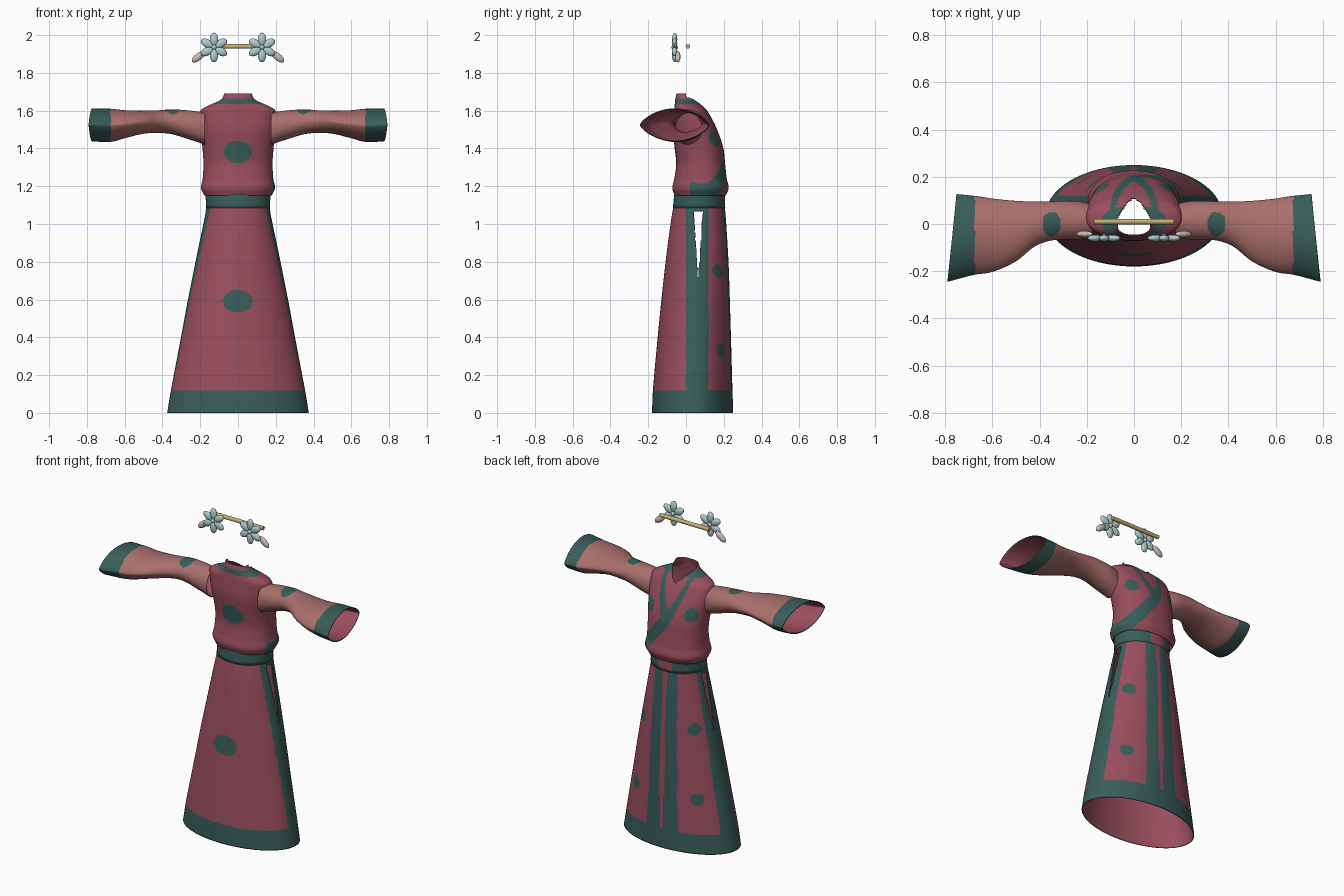
import bpy, bmesh, math
from mathutils import Matrix, Vector

cube = bpy.data.objects.get("Cube")
if cube:
    bpy.data.objects.remove(cube)


def material(name, rgb):
    m = bpy.data.materials.new(name)
    m.use_nodes = True
    m.diffuse_color = (*rgb, 1)
    m.node_tree.nodes["Principled BSDF"].inputs["Base Color"].default_value = (*rgb, 1)
    return m


RED = material("wine red", (.32, .075, .11))
TEAL = material("dark teal", (.04, .11, .10))
ROSE = material("dusty rose", (.40, .16, .15))
BLUE = material("pale blue", (.43, .61, .61))
PINK = material("pale pink", (.61, .51, .48))
GOLD = material("soft gold", (.58, .43, .16))


def sample(rows, t):
    """Smooth interpolation of profile rows keyed by their first value."""
    k = 0
    while k < len(rows) - 2 and t > rows[k + 1][0]:
        k += 1
    a, b = rows[k], rows[k + 1]
    p, n = rows[max(k - 1, 0)], rows[min(k + 2, len(rows) - 1)]
    h = b[0] - a[0]
    s = (t - a[0]) / h
    out = []
    for c in range(1, len(a)):
        ma = (b[c] - p[c]) / (b[0] - p[0]) * h
        mb = (n[c] - a[c]) / (n[0] - a[0]) * h
        out.append((2*s**3 - 3*s*s + 1) * a[c] + (s**3 - 2*s*s + s) * ma
                   + (3*s*s - 2*s**3) * b[c] + (s**3 - s*s) * mb)
    return out


def power(v, e):
    return math.copysign(abs(v) ** e, v)


def upright(exponent):
    """Point on a ring round the body: rows are z, half width, y min, y max."""
    def point(t, a, rows):
        rx, y0, y1 = sample(rows, t)
        return (rx * power(math.cos(a), exponent),
                (y0 + y1) / 2 + (y1 - y0) / 2 * power(math.sin(a), exponent), t)
    return point


def sleeve_point(t, a, rows):
    """Ring round the arm, going from oval to a pointed lens at the cuff."""
    y0, y1, z0, z1 = sample(rows, t)
    f = (t - rows[0][0]) / (rows[-1][0] - rows[0][0])
    y = (y0 + y1) / 2 + (y1 - y0) / 2 * math.cos(a)
    z = (z0 + z1) / 2 + (z1 - z0) / 2 * power(math.sin(a), .9 + .6 * f)
    return (t - .1 * f**4 * (y - y0), y, z)


def cloth(name, rows, point, around, along, mats, rule, cut=None, mirror=False):
    """Loft a thin garment piece; colour its outside by rule, its lining is the last colour."""
    bm = bmesh.new()
    rings = []
    for j in range(along + 1):
        t = rows[0][0] + (rows[-1][0] - rows[0][0]) * j / along
        rings.append([bm.verts.new(point(t, math.tau * i / around, rows)) for i in range(around)])
    for lo, hi in zip(rings, rings[1:]):
        for i in range(around):
            k = (i + 1) % around
            f = bm.faces.new((lo[i], lo[k], hi[k], hi[i]))
            f.smooth = True
            f.material_index = mats.index(rule(*f.calc_center_median()))
    if cut:
        gone = [f for f in bm.faces if cut(*f.calc_center_median())]
        bmesh.ops.delete(bm, geom=gone, context='FACES')
    me = bpy.data.meshes.new(name)
    bm.to_mesh(me)
    bm.free()
    for m in mats:
        me.materials.append(m)
    ob = bpy.data.objects.new(name, me)
    bpy.context.collection.objects.link(ob)
    if mirror:
        ob.modifiers.new("mirror", 'MIRROR')
    solid = ob.modifiers.new("thickness", 'SOLIDIFY')
    solid.thickness, solid.offset = .005, -1
    solid.material_offset = len(mats) - 1
    return ob


def dot(u, v, cu, cv, ru, rv):
    return ((u - cu) / ru) ** 2 + ((v - cv) / rv) ** 2 < 1


# Skirt with hem, side borders, two rear stripes and medallions
def skirt_colour(x, y, z):
    ax = abs(x)
    if z < .12 or (0 < y < .12 and ax > .1):
        return TEAL
    if y < 0:
        return TEAL if dot(x, z, 0, .59, .08, .06) else RED
    stripe = .015 < ax < .08 + .03 * (1 - z)
    spots = dot(ax, z, .175, .75, .032, .036) or dot(ax, z, .21, .33, .036, .036)
    return TEAL if stripe or spots else RED


def side_slit(x, y, z):
    return .72 < z < 1.07 and abs(x) > .1 and abs(y - .065) < .025 * (z - .7) / .37


skirt_rows = [(0, .375, -.18, .25), (.12, .355, -.175, .246), (.4, .302, -.15, .238),
              (.6, .265, -.13, .232), (.8, .225, -.108, .225), (1, .185, -.082, .213),
              (1.1, .165, -.066, .205)]
cloth("skirt", skirt_rows, upright(1), 200, 130, [TEAL, RED], skirt_colour, side_slit)

# Waistband, open at the middle of the back
belt_rows = [(1.085, .17, -.07, .208), (1.12, .17, -.066, .206), (1.17, .175, -.062, .206)]
cloth("waistband", belt_rows, upright(1), 120, 4, [TEAL, RED],
      lambda x, y, z: RED if y > .1 and abs(x) < .045 else TEAL)


# Bodice with crossed collar bands
def bodice_colour(x, y, z):
    ax = abs(x)
    if 1.635 < z < 1.667:
        return TEAL
    if y < .02:
        return TEAL if dot(x, z, 0, 1.38, .073, .06) else RED
    curve = 15 * x * x
    over = 1.4 - 1.25 * x + (curve if x < 0 else 0)
    under = 1.4 + 1.25 * x + curve
    band = abs(z - over) < .055 or (x > 0 and abs(z - under) < .06)
    return TEAL if band or dot(ax, z, .14, 1.45, .035, .042) else RED


def neck_opening(x, y, z):
    return y > 0 and z > 1.595 and abs(x) < .07 * (z - 1.595) / .07


bodice_rows = [(1.15, .178, -.06, .21), (1.19, .196, -.072, .226), (1.24, .187, -.062, .216),
               (1.32, .183, -.052, .207), (1.4, .188, -.06, .198), (1.5, .2, -.07, .165),
               (1.57, .203, -.066, .13), (1.605, .195, -.063, .108), (1.63, .15, -.06, .083),
               (1.652, .1, -.058, .06), (1.668, .082, -.055, .046), (1.69, .073, -.05, .03)]
cloth("bodice", bodice_rows, upright(.88), 160, 110, [TEAL, RED], bodice_colour, neck_opening)


# Flared sleeves with cuffs and medallions on top
def sleeve_colour(x, y, z):
    if x > .675 or (z > 1.55 and dot(x, y, .35, 0, .04, .052)):
        return TEAL
    return ROSE


sleeve_rows = [(.175, -.06, .085, 1.42, 1.59), (.25, -.066, .098, 1.445, 1.6),
               (.35, -.07, .096, 1.475, 1.607), (.42, -.095, .095, 1.482, 1.602),
               (.5, -.158, .098, 1.478, 1.6), (.6, -.203, .107, 1.455, 1.602),
               (.68, -.216, .118, 1.435, 1.61), (.79, -.245, .127, 1.437, 1.612)]
cloth("sleeves", sleeve_rows, sleeve_point, 96, 90, [TEAL, ROSE, RED], sleeve_colour, mirror=True)


# Hair ornament: rod, petalled flowers and hanging drops
def finish(ob, name, mat):
    ob.name = name
    ob.data.materials.append(mat)
    for p in ob.data.polygons:
        p.use_smooth = len(p.vertices) < 5


def petal(name, centre, size, angle, mat):
    """Ellipsoid whose long axis is turned by angle in the xz plane."""
    bpy.ops.mesh.primitive_uv_sphere_add(segments=16, ring_count=10, radius=1)
    ob = bpy.context.object
    ob.data.transform(Matrix.Translation(centre) @ Matrix.Rotation(-angle, 4, 'Y')
                      @ Matrix.Diagonal((*size, 1)))
    finish(ob, name, mat)


bpy.ops.mesh.primitive_cylinder_add(vertices=20, radius=.012, depth=.34, location=(0, .01, 1.94),
                                    rotation=(0, math.pi / 2, 0))
finish(bpy.context.object, "ornament_rod", GOLD)

for side, label in ((1, "left"), (-1, "right")):
    hub = Vector((side * .127, -.06, 1.935))
    for k in range(6):
        a = math.pi / 6 + k * math.pi / 3
        reach = Vector((math.cos(a), 0, math.sin(a))) * .042
        petal(f"{label}_petal_{k + 1}", hub + reach, (.036, .014, .022), a, BLUE)
    petal(f"{label}_flower_centre", hub, (.014, .018, .014), 0, BLUE)
    petal(f"{label}_drop", (side * .21, -.043, 1.885), (.042, .014, .019),
          -side * math.radians(38), PINK)
